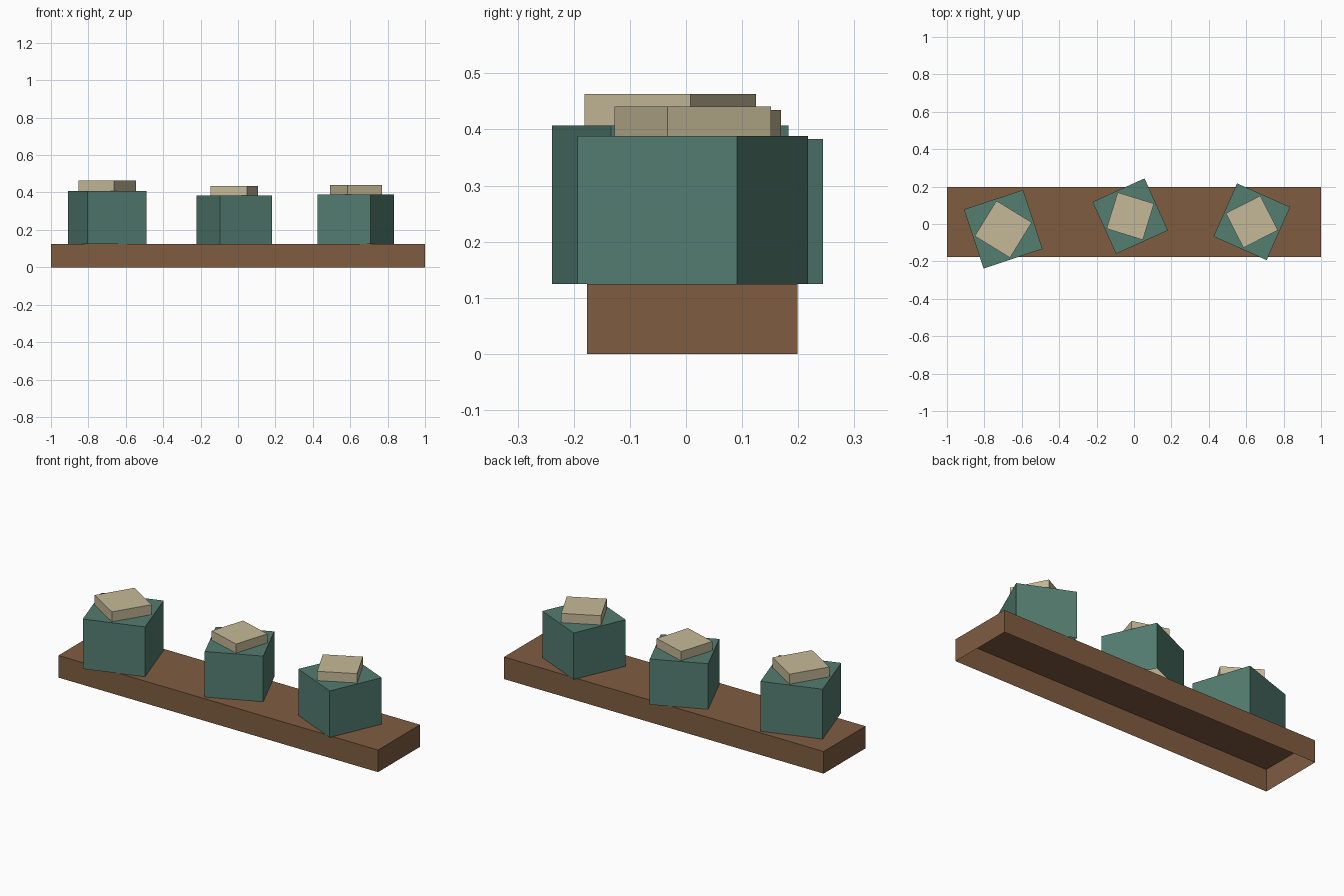
import bpy, bmesh, math
from mathutils import Matrix, Vector

cube = bpy.data.objects.get("Cube")
if cube:
    bpy.data.objects.remove(cube, do_unlink=True)


def material(name, rgb):
    m = bpy.data.materials.new(name)
    m.use_nodes = True
    m.diffuse_color = (*rgb, 1)
    for n in m.node_tree.nodes:
        if n.type == 'BSDF_PRINCIPLED':
            n.inputs["Base Color"].default_value = (*rgb, 1)
    return m


brown = material("wood brown", (0.215, 0.107, 0.053))
green = material("dull green", (0.088, 0.205, 0.163))
cream = material("cream", (0.56, 0.485, 0.31))


def open_box(name, x, y, z, size, mat, angle=0):
    """Box resting on z, with no underside."""
    bm = bmesh.new()
    bmesh.ops.create_cube(bm, size=1)
    bottom = [f for f in bm.faces if f.normal.z < -0.5]
    bmesh.ops.delete(bm, geom=bottom, context='FACES_ONLY')
    bmesh.ops.translate(bm, verts=bm.verts, vec=(0, 0, 0.5))
    bmesh.ops.scale(bm, verts=bm.verts, vec=Vector(size))
    mesh = bpy.data.meshes.new(name)
    bm.to_mesh(mesh)
    bm.free()
    mesh.materials.append(mat)
    obj = bpy.data.objects.new(name, mesh)
    obj.location = (x, y, z)
    obj.rotation_euler.z = math.radians(angle)
    bpy.context.collection.objects.link(obj)


# Long board, hollow below
BOARD = 0.125
open_box("board", 0, 0.011, 0, (2, 0.375, BOARD), brown)

# Pots with a turned inner block that rises a fifth above the rim
pots = [
    # name, x, y, width, height, pot angle, block angle
    ("right", -0.699, -0.028, 0.333, 0.282, 18.4, -31.6),
    ("middle", -0.020, 0.042, 0.305, 0.258, 24.3, -17.2),
    ("left", 0.630, 0.012, 0.311, 0.263, -23.9, 27.0),
]
for name, x, y, w, h, turn, block_turn in pots:
    open_box(name + "_pot", x, y, BOARD, (w, w, h), green, turn)
    b = w * 2 / 3
    open_box(name + "_block", x, y, BOARD, (b, b, h * 1.2), cream, block_turn)
